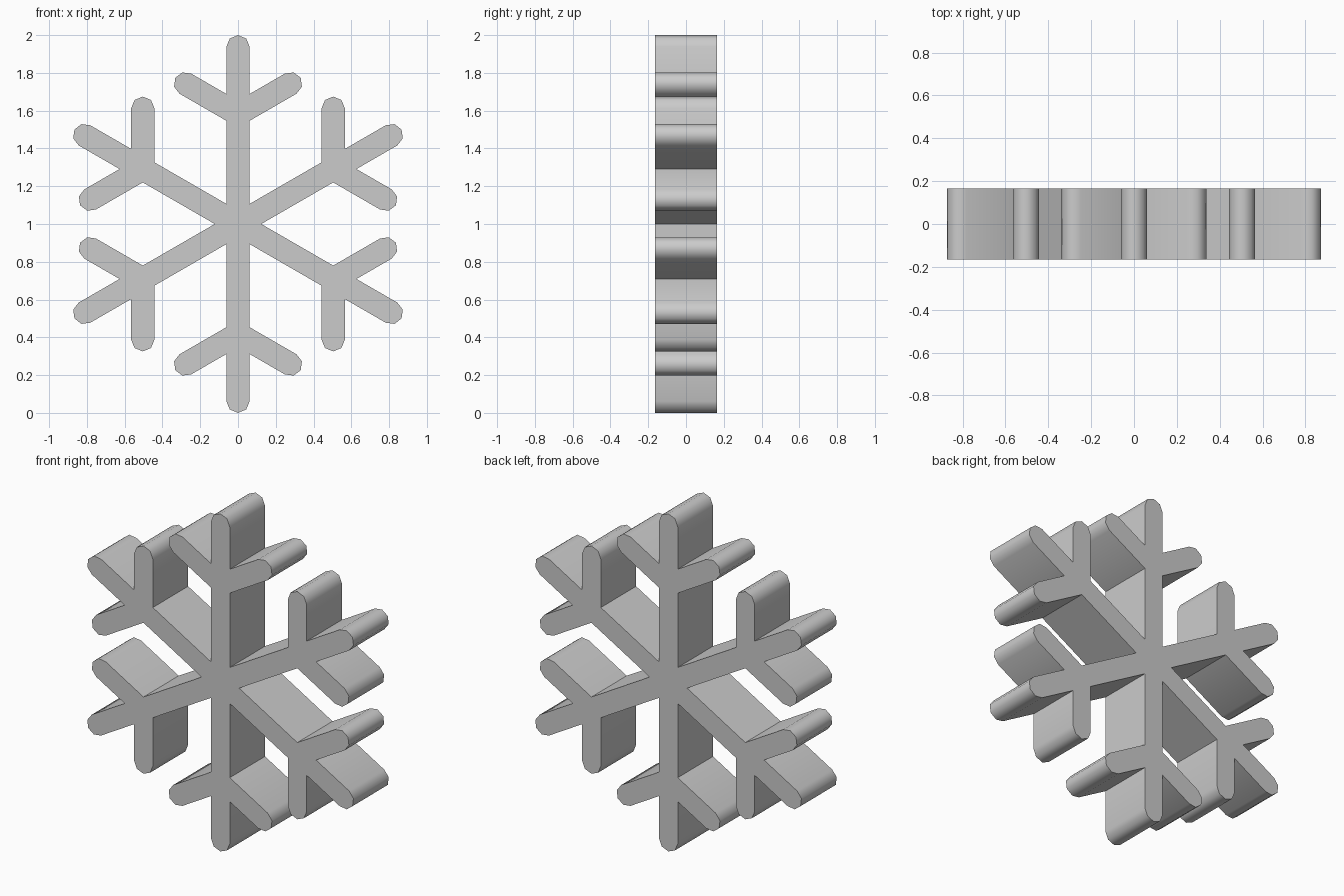
import bpy, bmesh
from math import sin, cos, tan, radians

if "Cube" in bpy.data.objects:
    bpy.data.objects.remove(bpy.data.objects["Cube"])

W = 0.0615          # half width of every bar
DEPTH = 0.165       # half thickness
TIP = 1.0 - W       # centre of the rounded arm end
FORK = 0.582        # where side branches leave the arm
BRANCH = 0.322      # branch length to the centre of its rounded end


def round_end(cx, cz, heading):
    """Four-segment rounded end, listed clockwise."""
    return [(cx + W * cos(radians(heading + a)), cz + W * sin(radians(heading + a)))
            for a in (90, 45, 0, -45, -90)]


# Right half of one upright arm, from the tip down to the inner fork corner
t = W * tan(radians(30))
s = W / cos(radians(30))
right = round_end(0, TIP, 90)[2:]
right.append((W, FORK + t + s))
right += round_end(BRANCH * cos(radians(30)), FORK + BRANCH * sin(radians(30)), 30)
right.append((W, FORK + t - s))
left = [(-x, z) for x, z in reversed(right[1:])]
arm = left + right + [(W, W / tan(radians(30)))]

# Six arms turned about the centre make the whole outline
outline = []
for k in range(6):
    c, n = cos(radians(60 * k)), sin(radians(60 * k))
    outline += [(x * c + z * n, 1 - x * n + z * c) for x, z in arm]

# Extrude the outline through the thickness
bm = bmesh.new()
face = bm.faces.new([bm.verts.new((x, -DEPTH, z)) for x, z in outline])
ext = bmesh.ops.extrude_face_region(bm, geom=[face], use_keep_orig=True)
moved = [g for g in ext["geom"] if isinstance(g, bmesh.types.BMVert)]
bmesh.ops.translate(bm, verts=moved, vec=(0, 2 * DEPTH, 0))
bmesh.ops.recalc_face_normals(bm, faces=bm.faces)
mesh = bpy.data.meshes.new("snowflake")
bm.to_mesh(mesh)
bm.free()

snowflake = bpy.data.objects.new("snowflake", mesh)
bpy.context.collection.objects.link(snowflake)
bpy.context.view_layer.objects.active = snowflake
snowflake.select_set(True)
bpy.ops.object.shade_smooth_by_angle(angle=radians(50))
